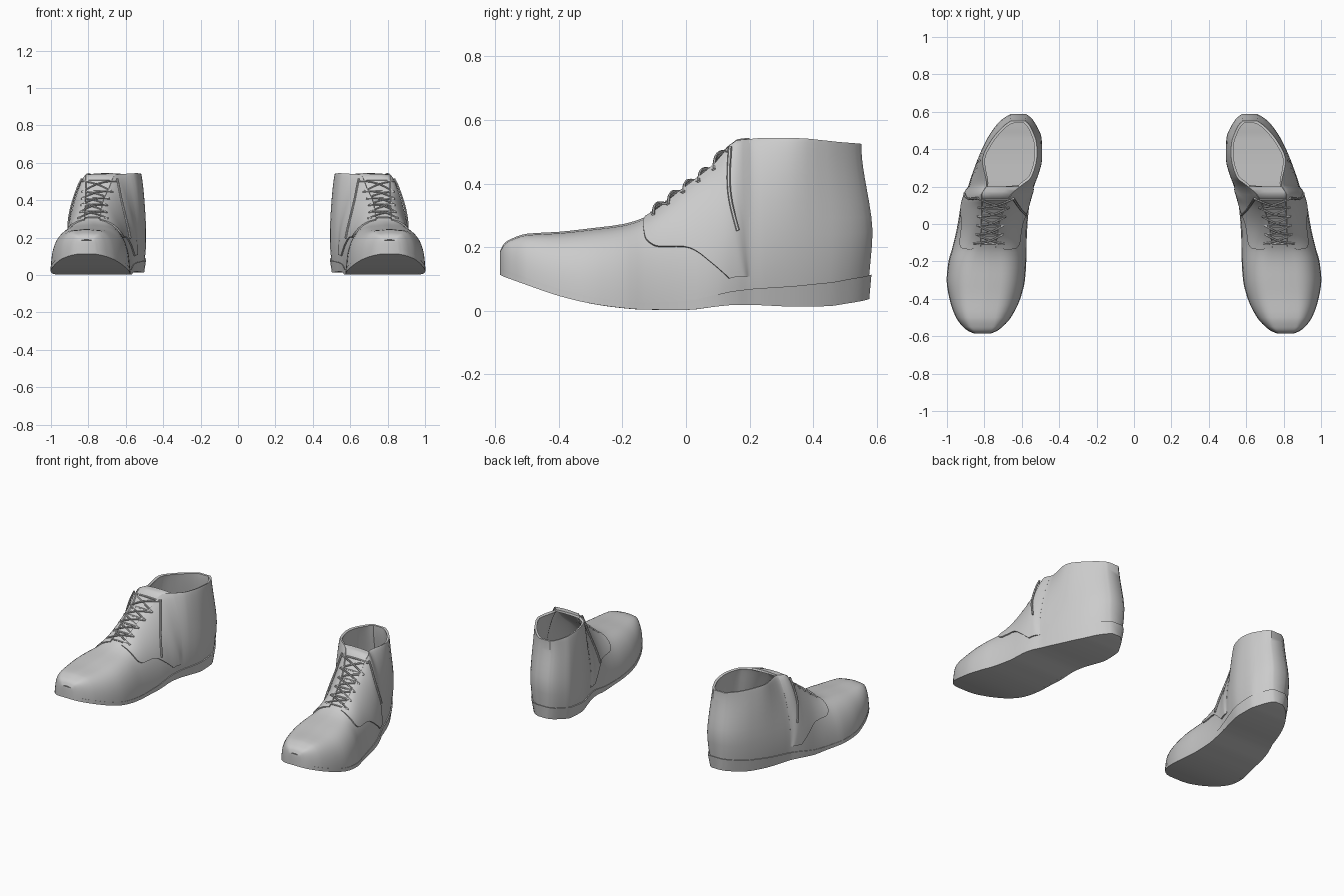
import bpy, bmesh, math
from mathutils import Vector

if "Cube" in bpy.data.objects:
    bpy.data.objects.remove(bpy.data.objects["Cube"])

leather = bpy.data.materials.new("grey_leather")
leather.diffuse_color = (0.6, 0.6, 0.6, 1)
leather.use_nodes = True
leather.node_tree.nodes["Principled BSDF"].inputs["Base Color"].default_value = leather.diffuse_color

# Stations along the foot: y, inner x, outer x, bottom z, top z, top centre x, top half width
ST = [
    (-.585, .765, .855, .112, .185, .81, .03),
    (-.572, .735, .885, .106, .208, .81, .04),
    (-.55, .705, .912, .098, .222, .81, .05),
    (-.5, .66, .95, .08, .238, .81, .05),
    (-.4, .61, .985, .046, .244, .80, .05),
    (-.3, .585, 1.0, .022, .255, .79, .05),
    (-.2, .578, .99, .008, .268, .785, .045),
    (-.13, .577, .97, .003, .29, .78, .04),
    (0, .572, .94, .002, .385, .77, .045),
    (.1, .56, .925, .013, .465, .75, .06),
    (.16, .543, .908, .018, .535, .735, .078),
    (.2, .53, .892, .018, .54, .70, .09),
    (.25, .512, .877, .016, .544, .672, .122),
    (.35, .487, .838, .012, .543, .665, .145),
    (.46, .49, .785, .014, .535, .645, .122),
    (.52, .515, .745, .022, .53, .635, .095),
    (.565, .545, .70, .03, .527, .625, .065),
    (.588, .575, .66, .036, .525, .62, .038),
]


def smooth(a, b, x):
    t = min(1, max(0, (x - a) / (b - a)))
    return t * t * (3 - 2 * t)


def interp(pts, x, c=1):
    """Monotone cubic interpolation of column c over column 0."""
    x = min(max(x, pts[0][0]), pts[-1][0])
    i = max(k for k in range(len(pts) - 1) if pts[k][0] <= x)

    def slope(k):
        return (pts[k + 1][c] - pts[k][c]) / (pts[k + 1][0] - pts[k][0])

    def tangent(k):
        if k == 0:
            return slope(0)
        if k == len(pts) - 1:
            return slope(k - 1)
        a, b = slope(k - 1), slope(k)
        return 0 if a * b <= 0 else 2 * a * b / (a + b)

    h = pts[i + 1][0] - pts[i][0]
    t = (x - pts[i][0]) / h
    return ((2*t**3 - 3*t*t + 1) * pts[i][c] + (t**3 - 2*t*t + t) * h * tangent(i)
            + (3*t*t - 2*t**3) * pts[i + 1][c] + (t**3 - t*t) * h * tangent(i + 1))


def raw(y, side, v):
    """Point on the upper: side 0 inner / 1 outer, v 0 at sole to 1 at top edge."""
    xin, xout, zb, zt, cx, r = (interp(ST, y, c) for c in range(1, 7))
    sg = 1 if side else -1
    b = smooth(-.25, 0, y)
    n, m = 2.5 - .3 * b, 2.5 - 1.2 * b
    edge, wide = cx + sg * r, (xout if side else xin)
    x = edge + (wide - edge) * max(0, 1 - v**n)**(1 / m)
    x -= sg * .022 * smooth(0, .3, y) * max(0, 1 - v / .45)**2
    back = -.036 * smooth(.4, 1, v) - .018 * max(0, 1 - v / .4)
    return Vector((x, y + back * smooth(.33, .588, y), zb + v * (zt - zb)))


def surf(y, side, v, off=0):
    p = raw(y, side, v)
    if off:
        e = .01
        dy = raw(min(y + e, .588), side, v) - raw(max(y - e, -.585), side, v)
        dv = raw(y, side, min(v + e, 1)) - raw(y, side, max(v - e, 0))
        nrm = dy.cross(dv).normalized()
        p += nrm * (off if side else -off)
    return p


def finish(ob, thickness=0, offset=0):
    bpy.ops.object.select_all(action='DESELECT')
    ob.select_set(True)
    bpy.context.view_layer.objects.active = ob
    if thickness:
        s = ob.modifiers.new("thickness", 'SOLIDIFY')
        s.thickness, s.offset = thickness, offset
        bpy.ops.object.modifier_apply(modifier=s.name)
    bpy.ops.object.shade_smooth_by_angle(angle=math.radians(40))
    ob.modifiers.new("pair", 'MIRROR')
    ob.data.materials.clear()
    ob.data.materials.append(leather)


def grid_object(name, rows, keep=lambda i, j: True, closed=False, caps=(), **kw):
    """Mesh from rows of points; caps lists quads of column indices for both ends."""
    bm = bmesh.new()
    vs = [[bm.verts.new(p) for p in row] for row in rows]
    n = len(rows[0])
    for i in range(len(rows) - 1):
        for j in range(n if closed else n - 1):
            if keep(i, j):
                k = (j + 1) % n
                bm.faces.new((vs[i][j], vs[i][k], vs[i + 1][k], vs[i + 1][j]))
    for end in (0, -1):
        for q in caps:
            bm.faces.new([vs[end][k] for k in q])
    bmesh.ops.recalc_face_normals(bm, faces=bm.faces)
    me = bpy.data.meshes.new(name)
    bm.to_mesh(me)
    bm.free()
    ob = bpy.data.objects.new(name, me)
    bpy.context.collection.objects.link(ob)
    finish(ob, **kw)


ys = [a[0] + (b[0] - a[0]) * k / 3 for a, b in zip(ST, ST[1:]) for k in range(3)] + [.588]
NV = 14
vv = [math.sin(math.pi / 2 * i / NV) for i in range(NV + 1)]

# Upper: lofted sections, open at the ankle
rows = []
for y in ys:
    left = [surf(y, 0, v) for v in vv]
    right = [surf(y, 1, v) for v in vv]
    mid = [left[-1].lerp(right[-1], t) + Vector((0, 0, .004)) for t in (1/3, 2/3)]
    rows.append(left + mid + right[::-1])
last = len(rows[0]) - 1
grid_object("upper", rows,
            keep=lambda i, j: ys[i] < .199 or not NV <= j <= NV + 2,
            caps=[(i, i + 1, last - i - 1, last - i) for i in range(NV)],
            thickness=.014, offset=-1)

# Sole: slab following the bottom, with a taller band at the heel
rows = []
for y in ys:
    zb, zt = interp(ST, y, 3), interp(ST, y, 4)
    band = .022 + .055 * smooth(-.15, .55, y)
    vs_ = band / (zt - zb)
    e = .002 + .005 * smooth(-.1, .3, y)
    dx, dy = Vector((e, 0, 0)), Vector((0, e * smooth(.5, .588, y), 0))
    rows.append([surf(y, 0, 0) - dx + dy, surf(y, 0, vs_) - dx + dy,
                 surf(y, 1, vs_) + dx + dy, surf(y, 1, 0) + dx + dy])
grid_object("sole", rows, closed=True, caps=[(0, 1, 2, 3)])

# Lacing flaps: thin overlays with a curved front edge
EDGE = [(.17, .135), (.32, .08), (.5, .01), (.58, -.05), (.66, -.1),
        (.8, -.13), (.95, -.135), (1, -.125)]
for side, name in ((0, "inner_flap"), (1, "outer_flap")):
    rows = []
    for i in range(29):
        v = .17 + .83 * i / 28
        y0 = interp(EDGE, v)
        rows.append([surf(y0 + (.2 - y0) * k / 16, side, v, .002 - .007 * smooth(.7, 1, k / 16))
                     for k in range(17)])
    grid_object(name, rows, thickness=.011, offset=0)


def lace(name, paths, depth=.005):
    cu = bpy.data.curves.new(name, 'CURVE')
    cu.dimensions = '3D'
    cu.bevel_depth, cu.bevel_resolution, cu.use_fill_caps = depth, 1, True
    for pts in paths:
        sp = cu.splines.new('POLY')
        sp.points.add(len(pts) - 1)
        for p, co in zip(sp.points, pts):
            p.co = (*co, 1)
    ob = bpy.data.objects.new(name, cu)
    bpy.context.collection.objects.link(ob)
    bpy.ops.object.select_all(action='DESELECT')
    ob.select_set(True)
    bpy.context.view_layer.objects.active = ob
    bpy.ops.object.convert(target='MESH')
    finish(bpy.context.object)


def span(a, b, lift):
    """Arched lace from a to b."""
    up = Vector((0, -.6, .8)) * lift
    return [a.lerp(b, t / 8) + up * math.sin(math.pi * t / 8) for t in range(9)]


# Criss-cross lacing with a bar at each pair of eyelets
eye = [[surf(-.1 + .048 * k, s, .96, .009) for s in (0, 1)] for k in range(6)]
paths = [span(a, b, .008) for a, b in eye]
for k in range(5):
    paths.append(span(eye[k][0], eye[k + 1][1], .014))
    paths.append(span(eye[k][1], eye[k + 1][0], .022))
lace("laces", paths)

# Loose lace ends hanging down both sides
ends = []
for side, y1 in ((1, .16), (0, .05)):
    for shift in (0,):
        ends.append([surf(.145 + (y1 - .145) * t / 12 - .015 * math.sin(math.pi * t / 12),
                          side, .97 - .52 * t / 12, .013) for t in range(13)])
lace("lace_ends", ends, .006)
